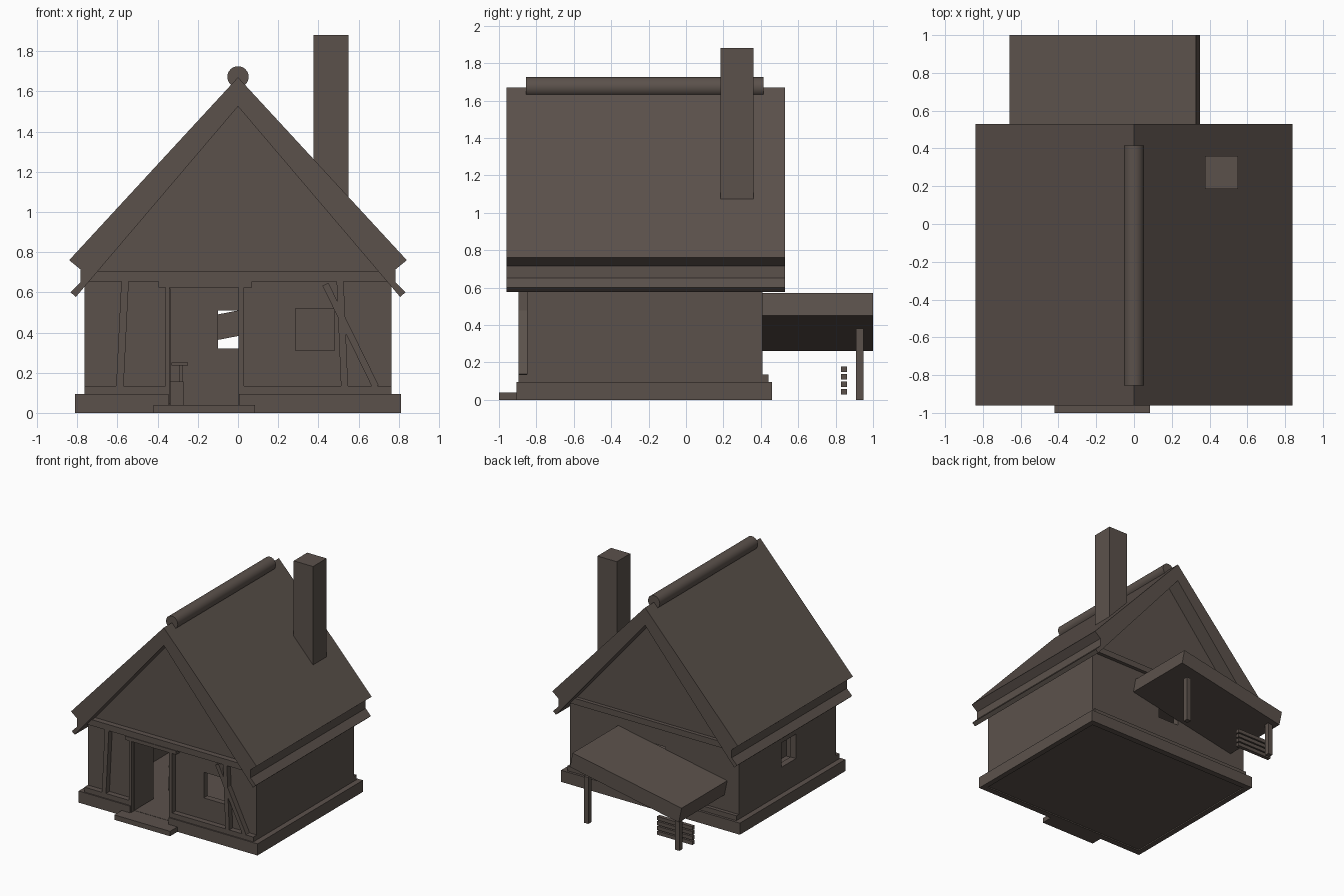
import bpy, bmesh, math
from mathutils import Vector

if "Cube" in bpy.data.objects:
    bpy.data.objects.remove(bpy.data.objects["Cube"])

COLOUR = (0.105, 0.083, 0.071, 1)
wood = bpy.data.materials.new("dark_brown")
wood.use_nodes = True
wood.diffuse_color = COLOUR
for node in wood.node_tree.nodes:
    if node.type == 'BSDF_PRINCIPLED':
        node.inputs["Base Color"].default_value = COLOUR
        node.inputs["Roughness"].default_value = 0.8


def prism(name, profile, y0, y1):
    """Extrude an (x, z) outline along y."""
    bm = bmesh.new()
    face = bm.faces.new([bm.verts.new((x, y0, z)) for x, z in profile])
    new = bmesh.ops.extrude_face_region(bm, geom=[face])["geom"]
    for v in new:
        if isinstance(v, bmesh.types.BMVert):
            v.co.y = y1
    bmesh.ops.recalc_face_normals(bm, faces=bm.faces)
    mesh = bpy.data.meshes.new(name)
    bm.to_mesh(mesh)
    bm.free()
    mesh.materials.append(wood)
    ob = bpy.data.objects.new(name, mesh)
    bpy.context.collection.objects.link(ob)
    return ob


def box(name, x, y, z):
    return prism(name, [(x[0], z[0]), (x[1], z[0]), (x[1], z[1]), (x[0], z[1])], *y)


def bar(name, start, end, width, y):
    """Straight timber between two (x, z) points."""
    a, b = Vector(start), Vector(end)
    d = (b - a).normalized()
    n = Vector((-d.y, d.x)) * width / 2
    return prism(name, [a + n, a - n, b - n, b + n], *y)


def cut(target, cutter):
    mod = target.modifiers.new("cut", 'BOOLEAN')
    mod.operation = 'DIFFERENCE'
    mod.solver = 'EXACT'
    mod.object = cutter
    cutter.hide_render = True
    bpy.context.view_layer.objects.active = target
    bpy.ops.object.modifier_apply(modifier=mod.name)
    bpy.data.objects.remove(cutter)


WALL, FRONT, BACK = 0.765, -0.85, 0.41
TIMBER = (-0.895, FRONT + 0.01)

# Hollow walls with gables, door opening and windows
walls = prism("walls", [(-WALL, 0.03), (WALL, 0.03), (WALL, 0.66), (0, 1.56), (-WALL, 0.66)],
              FRONT, BACK)
cut(walls, box("room_cutter", (-0.715, 0.715), (FRONT + 0.05, BACK - 0.05), (0.04, 0.65)))
cut(walls, box("door_cutter", (-0.345, 0.005), (-1, -0.7), (0.04, 0.625)))
cut(walls, box("front_window_cutter", (0.285, 0.48), (-1, -0.7), (0.31, 0.52)))
cut(walls, box("back_window_cutter", (-0.10, 0.09), (0.3, 0.5), (0.32, 0.51)))
cut(walls, box("side_window_cutter", (-0.9, -0.6), (-0.33, -0.14), (0.31, 0.51)))

# Stone footing with a gap at the doorway, floor and step
footing = box("footing", (-0.81, 0.81), (-0.905, 0.46), (0, 0.095))
cut(footing, box("footing_cutter", (-0.765, 0.765), (-0.855, 0.41), (-1, 1)))
cut(footing, box("entry_cutter", (-0.345, 0.005), (-1, -0.7), (0.035, 1)))
box("floor", (-0.78, 0.78), (-0.87, 0.43), (0.01, 0.038))
box("door_step", (-0.42, 0.085), (-1, -0.86), (0, 0.04))

# Sill and top beams
box("front_sill_right", (-0.765, -0.345), TIMBER, (0.09, 0.135))
box("front_sill_left", (0.005, 0.765), TIMBER, (0.09, 0.135))
box("back_sill", (-0.765, 0.765), (0.4, 0.44), (0.09, 0.135))
box("front_top_beam", (-0.75, 0.75), TIMBER, (0.655, 0.705))
box("back_top_beam", (-0.75, 0.75), (0.4, 0.44), (0.655, 0.705))

# Timber framing on the front
bar("front_post_right", (-0.588, 0.13), (-0.562, 0.66), 0.037, TIMBER)
bar("front_post_left", (0.53, 0.13), (0.508, 0.66), 0.035, TIMBER)
bar("front_brace", (0.685, 0.13), (0.435, 0.64), 0.033, TIMBER)

# Doorway frame and open door
box("door_frame_right", (-0.36, -0.34), TIMBER, (0.04, 0.63))
box("door_frame_left", (0.003, 0.03), TIMBER, (0.04, 0.63))
box("door_lintel", (-0.395, 0.07), (-0.9, -0.84), (0.625, 0.655))
box("open_door", (-0.352, -0.337), (-0.86, -0.61), (0.045, 0.62))

# Small table inside
box("table_foot", (-0.335, -0.27), (-0.42, -0.34), (0.035, 0.155))
box("table_leg", (-0.29, -0.275), (-0.39, -0.37), (0.15, 0.24))
box("table_top", (-0.33, -0.25), (-0.43, -0.33), (0.235, 0.25))

# Roof with doubled eaves
half = [(0.84, 0.76), (0.785, 0.715), (0.785, 0.65), (0.833, 0.6), (0.807, 0.577)]
prism("roof", [(0, 1.67)] + half + [(0, 1.525)] + [(-x, z) for x, z in reversed(half)],
      -0.96, 0.53)

# Round ridge log
bpy.ops.mesh.primitive_cylinder_add(vertices=32, radius=0.053, depth=1.27,
                                    location=(0, -0.22, 1.672),
                                    rotation=(math.pi / 2, 0, 0))
log = bpy.context.object
log.name = "ridge_log"
log.data.materials.append(wood)
bpy.ops.object.shade_smooth_by_angle()

# Chimney
box("chimney", (0.375, 0.55), (0.185, 0.36), (0.98, 1.88))

# Sloping back shelter, its posts and a slatted rail
prism("shelter_roof", [(0.327, 0.572), (0.35, 0.45), (-0.635, 0.26), (-0.66, 0.383)], 0.405, 1)
for side, x in (("left", 0.24), ("right", -0.585)):
    box("shelter_post_" + side, (x - 0.02, x + 0.02), (0.91, 0.95), (0, 0.38))
for i in range(4):
    z = 0.028 + i * 0.04
    box("rail_slat_%d" % (i + 1), (-0.66, -0.34), (0.83, 0.86), (z, z + 0.03))
